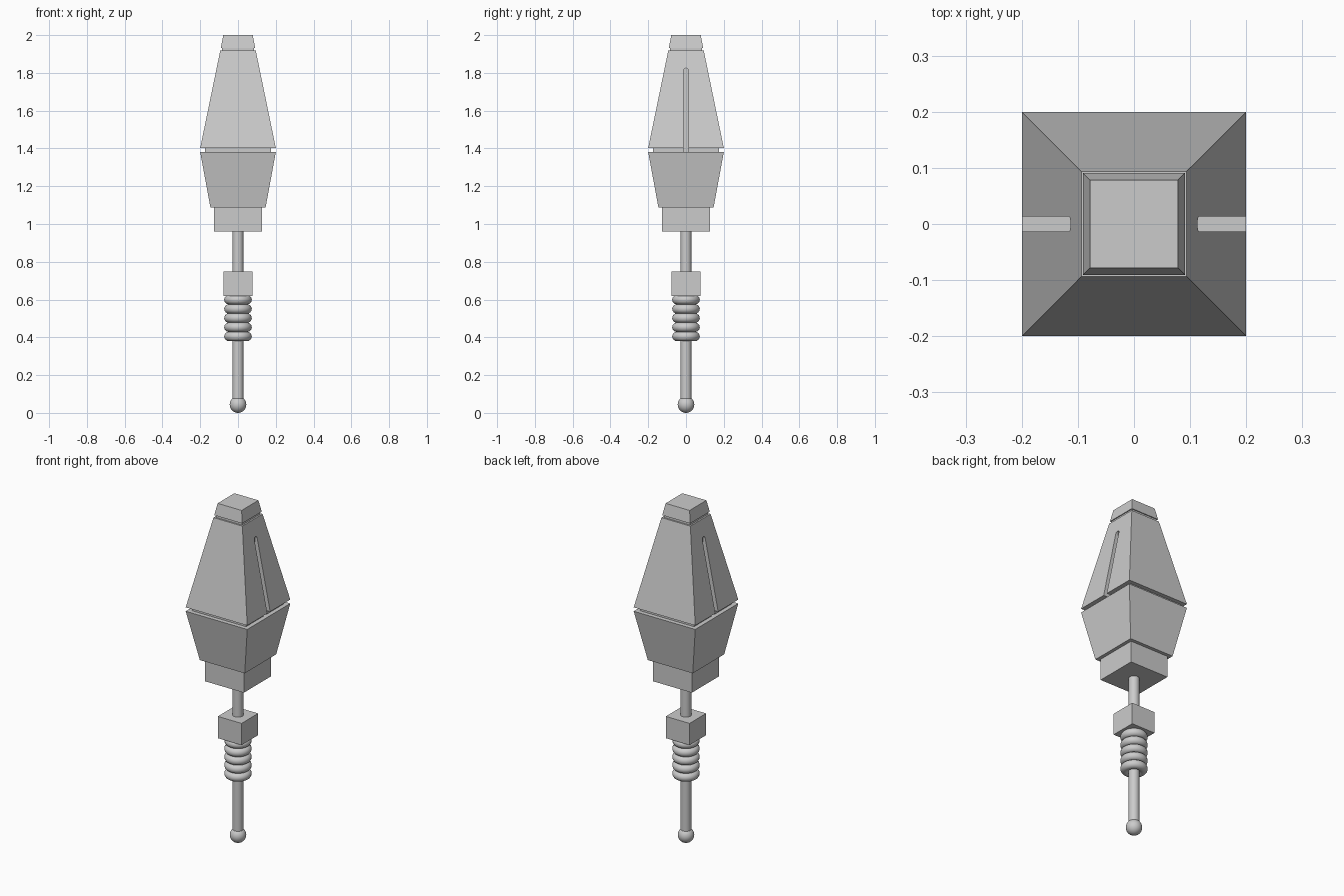
import bpy, bmesh, math

if "Cube" in bpy.data.objects:
    bpy.data.objects.remove(bpy.data.objects["Cube"])


def finish(bm, name):
    bmesh.ops.recalc_face_normals(bm, faces=bm.faces)
    mesh = bpy.data.meshes.new(name)
    bm.to_mesh(mesh)
    bm.free()
    obj = bpy.data.objects.new(name, mesh)
    bpy.context.collection.objects.link(obj)
    return obj


def square_stack(name, profile):
    """Closed solid of square rings, profile = (half width, z) from bottom to top."""
    bm = bmesh.new()
    rings = [[bm.verts.new((sx * h, sy * h, z))
              for sx, sy in ((-1, -1), (1, -1), (1, 1), (-1, 1))] for h, z in profile]
    for a, b in zip(rings, rings[1:]):
        for i in range(4):
            j = (i + 1) % 4
            bm.faces.new((a[i], a[j], b[j], b[i]))
    bm.faces.new(rings[0][::-1])
    bm.faces.new(rings[-1])
    return finish(bm, name)


def smooth(name):
    obj = bpy.context.object
    obj.name = obj.data.name = name
    bpy.ops.object.shade_smooth_by_angle(angle=math.radians(40))


# head: lower taper with square collar
square_stack("lower_head", [(0.126, 0.96), (0.126, 1.087), (0.146, 1.087), (0.2, 1.38)])

# head: recessed seam, tall taper, thin seam and cap
upper = square_stack("upper_head", [
    (0.175, 1.38), (0.175, 1.403), (0.2, 1.403), (0.094, 1.918),
    (0.085, 1.918), (0.085, 1.932), (0.091, 1.932), (0.078, 2.0)])

# round-topped slots in the two side faces
R, TOP, DEPTH = 0.013, 1.825, 0.1
for side in (-1, 1):
    bm = bmesh.new()
    outline = [(-R, 1.3), (R, 1.3)] + [
        (R * math.cos(a), TOP - R + R * math.sin(a))
        for a in (math.pi * i / 12 for i in range(13))]
    face = bm.faces.new([bm.verts.new((side * DEPTH, y, z)) for y, z in outline])
    ext = bmesh.ops.extrude_face_region(bm, geom=[face])
    moved = [v for v in ext["geom"] if isinstance(v, bmesh.types.BMVert)]
    bmesh.ops.translate(bm, verts=moved, vec=(side * 0.2, 0, 0))
    cutter = finish(bm, "slot_cutter")
    cutter.hide_render = True
    mod = upper.modifiers.new("slot", "BOOLEAN")
    mod.operation, mod.solver, mod.object = "DIFFERENCE", "EXACT", cutter
    bpy.context.view_layer.objects.active = upper
    bpy.ops.object.modifier_apply(modifier=mod.name)
    bpy.data.objects.remove(cutter)

# stem
bpy.ops.mesh.primitive_cylinder_add(vertices=32, radius=0.029, depth=0.9, location=(0, 0, 0.52))
smooth("stem")

# square block on the stem
square_stack("stem_block", [(0.077, 0.62), (0.077, 0.748)])

# stacked rings
for i in range(5):
    bpy.ops.mesh.primitive_torus_add(major_segments=48, minor_segments=16, major_radius=0.048,
                                     minor_radius=0.025, location=(0, 0, 0.405 + i * 0.0485))
    smooth(f"stem_ring_{i + 1}")

# ball tip
bpy.ops.mesh.primitive_uv_sphere_add(segments=32, ring_count=16, radius=0.044, location=(0, 0, 0.044))
smooth("ball_tip")
